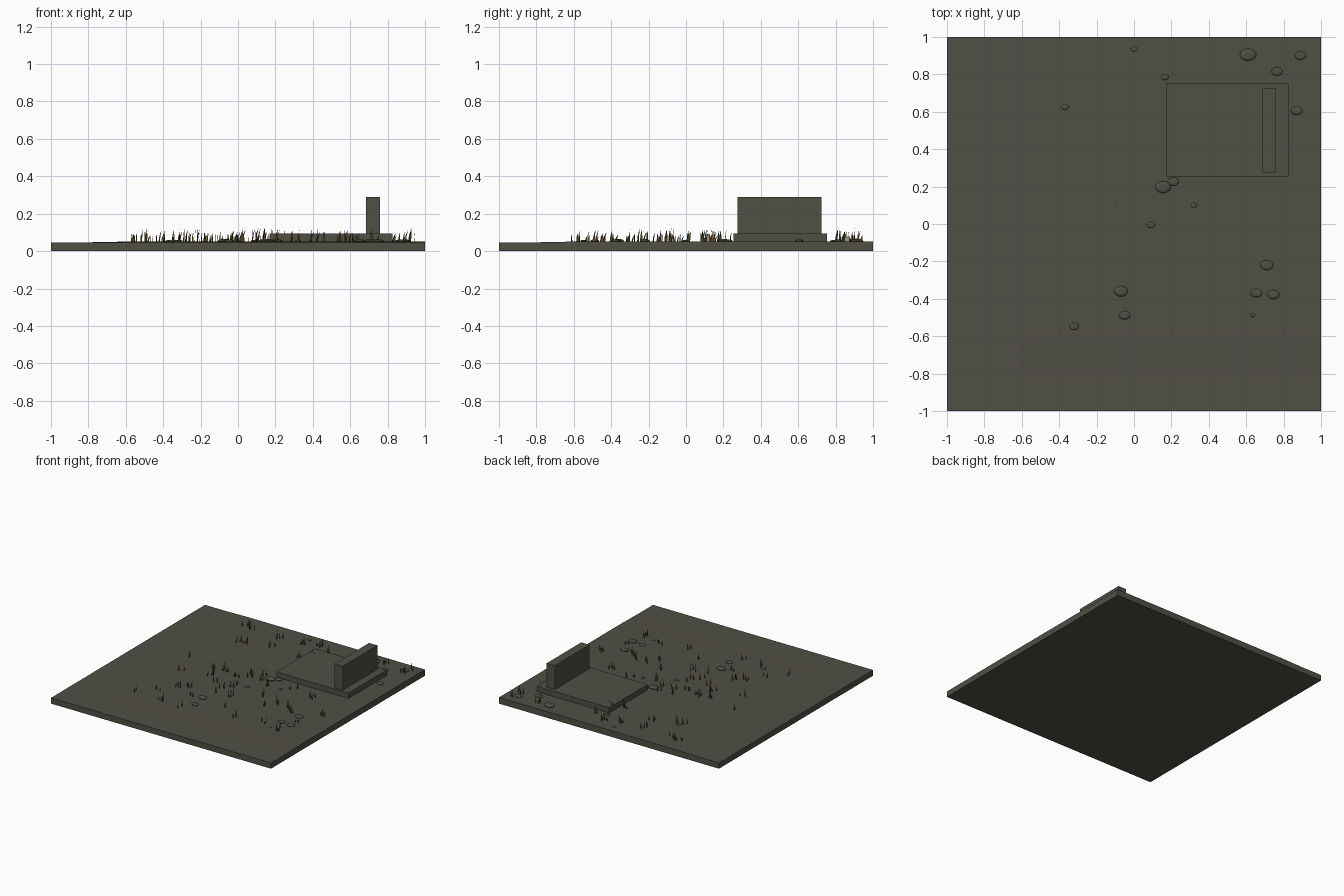
import bpy, bmesh, math, random
from mathutils import Vector

if "Cube" in bpy.data.objects:
    bpy.data.objects.remove(bpy.data.objects["Cube"])

random.seed(7)


def material(name, rgb):
    m = bpy.data.materials.new(name)
    m.diffuse_color = (*rgb, 1)
    m.use_nodes = True
    m.node_tree.nodes["Principled BSDF"].inputs["Base Color"].default_value = m.diffuse_color
    return m


stone = material("dark_stone", (0.082, 0.079, 0.060))
olive = material("dark_olive", (0.060, 0.055, 0.025))
straw = material("dry_straw", (0.17, 0.10, 0.03))


def finish(name, bm, mats):
    me = bpy.data.meshes.new(name)
    bm.to_mesh(me)
    bm.free()
    for m in mats:
        me.materials.append(m)
    ob = bpy.data.objects.new(name, me)
    bpy.context.collection.objects.link(ob)
    return ob


def box(name, lo, hi):
    bm = bmesh.new()
    bmesh.ops.create_cube(bm, size=1)
    for v in bm.verts:
        v.co = Vector([(lo[i] + hi[i]) / 2 + v.co[i] * (hi[i] - lo[i]) for i in range(3)])
    return finish(name, bm, [stone])


# ground slab with a barely uneven top
def ground_z(x, y):
    inside = min(1, max(0, (x + 0.8) * 5)) * min(1, max(0, (y + 0.8) * 5))
    return 0.047 + 0.004 * inside


bm = bmesh.new()
bmesh.ops.create_grid(bm, x_segments=20, y_segments=20, size=1)
rim = [e for e in bm.edges if e.is_boundary]
walls = bmesh.ops.extrude_edge_only(bm, edges=rim)["geom"]
low = {v for v in walls if isinstance(v, bmesh.types.BMVert)}
for v in bm.verts:
    v.co.z = 0 if v in low else ground_z(v.co.x, v.co.y)
bmesh.ops.contextual_create(bm, geom=[e for e in bm.edges if e.is_boundary])
bmesh.ops.recalc_face_normals(bm, faces=bm.faces)
ground = finish("ground_slab", bm, [stone])
for p in ground.data.polygons:
    p.use_smooth = p.normal.z > 0.5

# plinth and upright slab
box("plinth", (0.17, 0.255, 0.03), (0.825, 0.755, 0.095))
box("upright_slab", (0.685, 0.275, 0.09), (0.76, 0.725, 0.29))

# flat pebbles: x, y, radius
pebbles = [
    (0, .935, .018), (.165, .785, .02), (-.37, .625, .02), (.61, .905, .044),
    (.765, .815, .03), (.89, .9, .03), (.87, .605, .03), (.155, .197, .042),
    (.21, .227, .03), (.32, .1, .017), (.09, -.005, .022), (.71, -.22, .035),
    (.655, -.37, .03), (.745, -.378, .033), (-.07, -.36, .037),
    (-.05, -.488, .03), (-.32, -.547, .025), (.635, -.488, .012)]
bm = bmesh.new()
N = 16
for x, y, r in pebbles:
    rings = []
    for k, h in ((0.9, -0.1), (1.0, 0.12), (0.85, 0.26), (0.5, 0.36)):
        rings.append([bm.verts.new((x + r * k * math.cos(i * math.tau / N),
                                    y + 0.75 * r * k * math.sin(i * math.tau / N),
                                    ground_z(x, y) + r * h)) for i in range(N)])
    for a, b in zip(rings, rings[1:]):
        for i in range(N):
            j = (i + 1) % N
            bm.faces.new((a[i], a[j], b[j], b[i]))
    bm.faces.new(rings[-1])
    bm.faces.new(rings[0][::-1])
finish("pebbles", bm, [stone])

# grass tufts: x, y of each clump
tufts = [
    (-.54, .87), (-.5, .86), (-.45, .83), (-.4, .6), (-.33, .61), (-.2, .82),
    (-.17, .67), (0, .84), (.12, .6), (.2, .68), (.13, .88), (.25, .8),
    (-.56, -.55), (-.42, -.43), (-.27, -.58), (-.48, -.05), (-.55, .2),
    (-.33, -.3), (-.1, -.59), (-.25, -.25), (-.15, -.4), (-.25, .0),
    (-.3, .1), (-.05, -.24), (-.15, -.08), (-.2, .12), (-.05, -.13),
    (-.08, .1), (.0, -.1), (.08, -.22), (.18, -.4), (.03, -.02),
    (-.02, .2), (.02, .15), (.1, .22), (.13, .16), (.22, .08),
    (.4, -.2), (.33, -.5), (.3, -.1), (.55, -.45), (.45, -.12),
    (.55, -.15), (.75, -.3), (.72, -.5), (.62, -.2), (.6, .1),
    (.9, .85), (.93, .93), (.7, .9), (.45, .4), (.3, .55), (.85, -.1), (.4, .15)]
bm = bmesh.new()
for cx, cy in tufts:
    for _ in range(random.choice((2, 3, 4))):
        x = cx + random.uniform(-0.025, 0.025)
        y = cy + random.uniform(-0.025, 0.025)
        a = random.uniform(-0.3, math.pi / 2 + 0.3)
        d = Vector((math.cos(a), math.sin(a), 0))
        h = random.uniform(0.035, 0.078)
        w = random.uniform(0.004, 0.007)
        lean = random.uniform(-0.005, 0.02)
        base = Vector((x, y, 0.047))
        up = Vector((0, 0, h))
        # upright flat blade that bends within its own plane
        p = [bm.verts.new(base + d * o + up * t) for o, t in
             ((-w, 0), (w, 0), (w * 0.7 + lean * 0.35, 0.55),
              (lean, 1), (-w * 0.7 + lean * 0.35, 0.55))]
        f = bm.faces.new(p)
        f.material_index = int(random.random() < 0.45)
finish("grass_blades", bm, [olive, straw])
